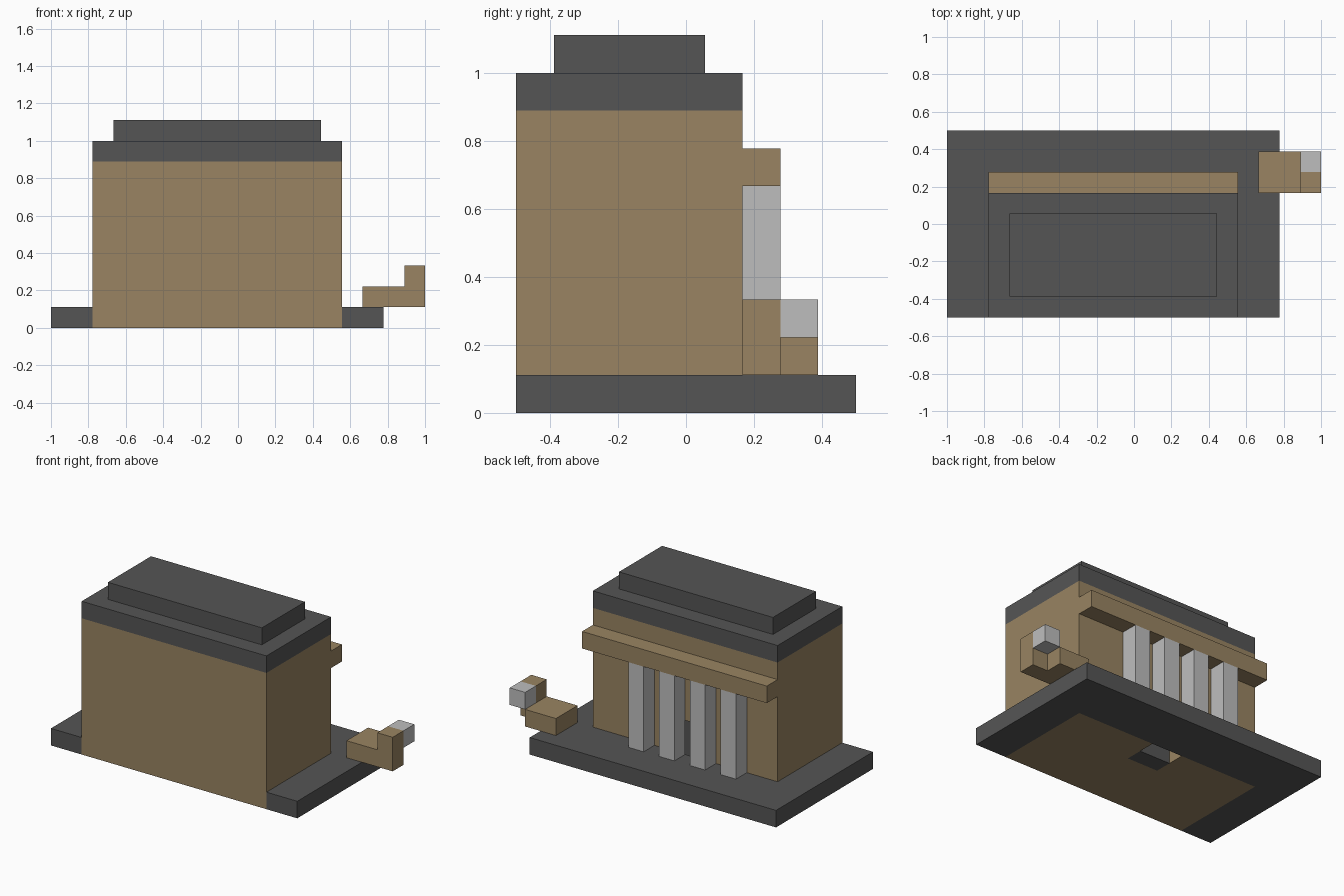
import bpy, bmesh

if "Cube" in bpy.data.objects:
    bpy.data.objects.remove(bpy.data.objects["Cube"])

U = 1 / 9  # one block of the grid


def material(name, rgb):
    m = bpy.data.materials.new(name)
    m.diffuse_color = (*rgb, 1)
    m.use_nodes = True
    m.node_tree.nodes["Principled BSDF"].inputs["Base Color"].default_value = m.diffuse_color
    return m


DARK = material("dark_grey", (0.091, 0.091, 0.091))
TAN = material("sandstone", (0.319, 0.231, 0.122))
LIGHT = material("light_grey", (0.515, 0.515, 0.515))


def prism(name, outline, z0, z1, mat):
    """Extrude a plan outline (block units) from z0 to z1."""
    bm = bmesh.new()
    face = bm.faces.new([bm.verts.new((x * U, y * U, z0 * U)) for x, y in outline])
    ext = bmesh.ops.extrude_face_region(bm, geom=[face])
    top = [g for g in ext["geom"] if isinstance(g, bmesh.types.BMVert)]
    bmesh.ops.translate(bm, verts=top, vec=(0, 0, (z1 - z0) * U))
    bmesh.ops.recalc_face_normals(bm, faces=bm.faces)
    me = bpy.data.meshes.new(name)
    bm.to_mesh(me)
    bm.free()
    me.materials.append(mat)
    ob = bpy.data.objects.new(name, me)
    bpy.context.collection.objects.link(ob)
    return ob


def box(name, x, y, z, mat):
    (x0, x1), (y0, y1) = x, y
    return prism(name, [(x0, y0), (x1, y0), (x1, y1), (x0, y1)], *z, mat)


# Base slab wraps the building on three sides
prism("base", [(-9, -4.5), (-7, -4.5), (-7, 1.5), (5, 1.5), (5, -4.5),
               (7, -4.5), (7, 4.5), (-9, 4.5)], 0, 1, DARK)

# Main hall with a doorway cut into the back
hall = box("hall", (-7, 5), (-4.5, 1.5), (0, 8), TAN)
cutter = box("doorway_cutter", (-2, 0), (-0.5, 3), (-1, 3), TAN)
cutter.hide_render = True
cutter.hide_set(True)
mod = hall.modifiers.new("doorway", "BOOLEAN")
mod.operation = "DIFFERENCE"
mod.solver = "EXACT"
mod.object = cutter

# Recessed door
box("door", (-2, 0), (-0.5, 0.5), (0, 3), DARK)

# Stepped roof
box("roof_lower", (-7, 5), (-4.5, 1.5), (8, 9), DARK)
box("roof_upper", (-6, 4), (-3.5, 0.5), (9, 10), DARK)

# Portico beam and columns
box("portico_beam", (-7, 5), (1.5, 2.5), (6, 7), TAN)
for i in range(4):
    x = -5 + 2 * i
    box(f"column_{i + 1}", (x, x + 1), (1.5, 2.5), (1, 6), LIGHT)

# Small statue beside the building
box("statue_body", (6, 8), (1.5, 3.5), (1, 2), TAN)
box("statue_neck", (8, 9), (1.5, 2.5), (1, 3), TAN)
box("statue_head", (8, 9), (2.5, 3.5), (2, 3), LIGHT)
